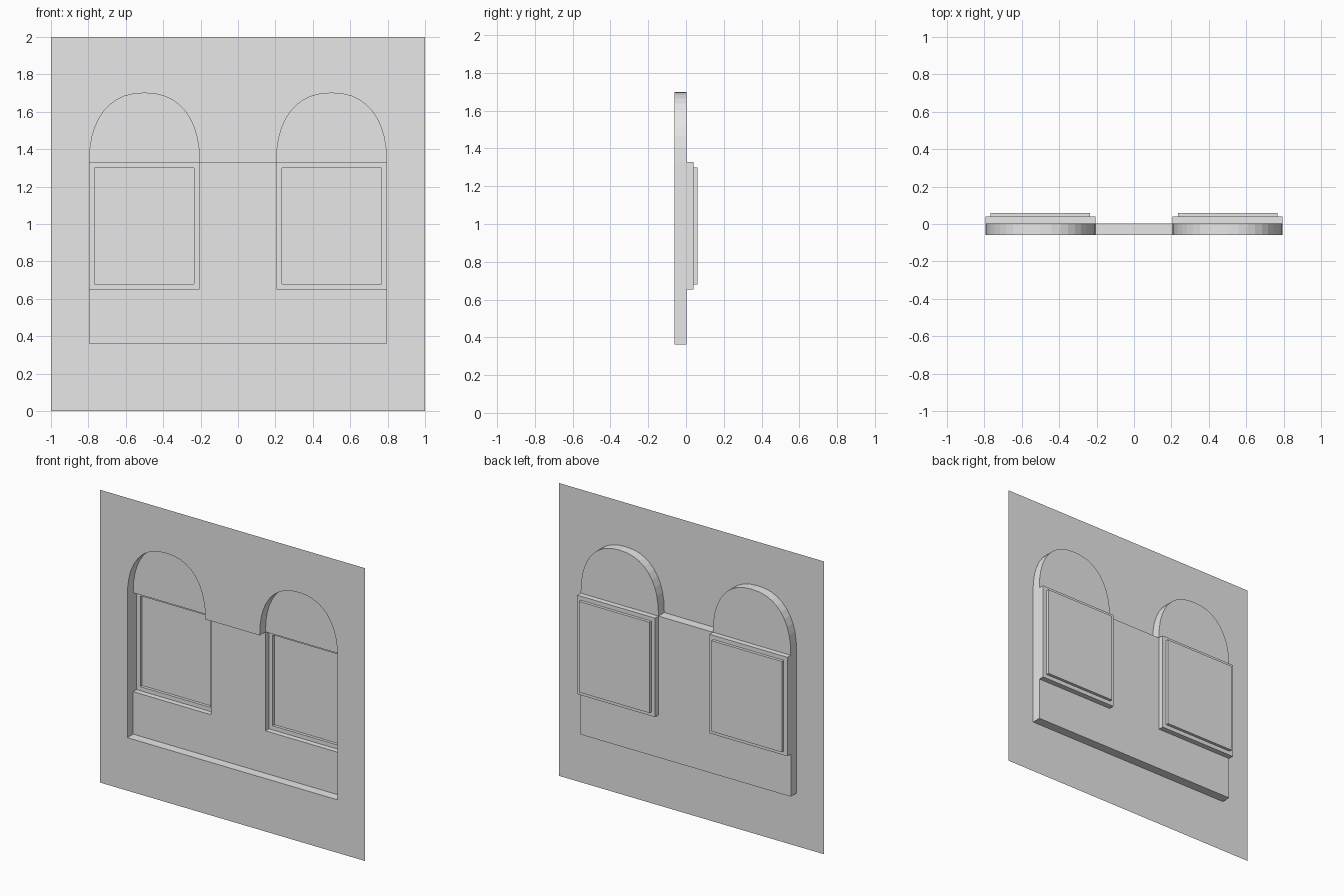
import bpy, bmesh, math
from mathutils import Vector

cube = bpy.data.objects.get("Cube")
if cube:
    bpy.data.objects.remove(cube, do_unlink=True)

plaster = bpy.data.materials.new("plain_grey")
plaster.use_nodes = True
plaster.diffuse_color = (0.8, 0.8, 0.8, 1)
plaster.node_tree.nodes["Principled BSDF"].inputs["Base Color"].default_value = (0.8, 0.8, 0.8, 1)

# Depth of each layer, front to back
WALL, NICHE, FRAME, PANE = -0.06, 0.003, 0.04, 0.06
# Bay layout
CENTRE, HALF = 0.5, 0.294
OUT, INN = CENTRE + HALF, CENTRE - HALF
BOTTOM, SILL, SPRING, RISE = 0.362, 0.652, 1.328, 0.372
INSET = 0.028


def rect(x0, x1, z0, z1):
    return [(x0, z0), (x1, z0), (x1, z1), (x0, z1)]


def arch(cx, steps=20, power=2.3):
    """Slightly squared arch, from its right springing to its left."""
    pts = []
    for i in range(steps + 1):
        a = math.pi * i / steps
        c, s = math.cos(a), max(math.sin(a), 0)
        if i in (0, steps):
            s = 0
        pts.append((cx + HALF * math.copysign(abs(c) ** (2 / power), c),
                    SPRING + RISE * s ** (2 / power)))
    return pts


def ring(bm, pts, y):
    return [bm.verts.new((x, y, z)) for x, z in pts]


def flat(bm, pts, y):
    bm.faces.new(ring(bm, pts, y))


def reveal(bm, pts, y0, y1):
    """Inward facing sides of an opening."""
    a, b = ring(bm, pts, y0), ring(bm, pts, y1)
    for i in range(len(a)):
        j = (i + 1) % len(a)
        bm.faces.new((a[i], a[j], b[j], b[i]))


def holed(bm, outer, hole, y):
    """Flat sheet with one opening, facing the front."""
    edges = []
    for pts in (outer, hole):
        v = ring(bm, pts, y)
        edges += [bm.edges.new((v[i], v[(i + 1) % len(v)])) for i in range(len(v))]
    bmesh.ops.triangle_fill(bm, edges=edges, use_beauty=True, normal=Vector((0, -1, 0)))
    bm.normal_update()
    for f in bm.faces:
        if f.normal.y > 0.5:
            f.normal_flip()


def finish(bm, name):
    bmesh.ops.remove_doubles(bm, verts=bm.verts[:], dist=0.0001)
    mesh = bpy.data.meshes.new(name)
    bm.to_mesh(mesh)
    bm.free()
    mesh.materials.append(plaster)
    bpy.context.collection.objects.link(bpy.data.objects.new(name, mesh))


# Wall sheet with the twin-arched niche
niche = [(-OUT, BOTTOM), (OUT, BOTTOM)] + arch(CENTRE) + arch(-CENTRE)
bm = bmesh.new()
holed(bm, rect(-1, 1, 0, 2), niche, WALL)
reveal(bm, niche, WALL, NICHE)
finish(bm, "wall")

# Niche back: apron below the windows and pier between them
bm = bmesh.new()
flat(bm, rect(-OUT, OUT, BOTTOM, SILL), NICHE)
flat(bm, rect(-INN, INN, SILL, SPRING), NICHE)
finish(bm, "niche_back")

for side, cx in (("left", CENTRE), ("right", -CENTRE)):
    # Blind arch panel above the window
    bm = bmesh.new()
    flat(bm, arch(cx), NICHE)
    finish(bm, side + "_arch_panel")

    # Stepped window frame
    opening = rect(cx - HALF, cx + HALF, SILL, SPRING)
    glass = rect(cx - HALF + INSET, cx + HALF - INSET, SILL + INSET, SPRING - INSET)
    bm = bmesh.new()
    holed(bm, opening, glass, FRAME)
    reveal(bm, opening, NICHE, FRAME)
    reveal(bm, glass, FRAME, PANE)
    finish(bm, side + "_window_frame")

    # Window pane
    bm = bmesh.new()
    flat(bm, glass, PANE)
    finish(bm, side + "_window_pane")
